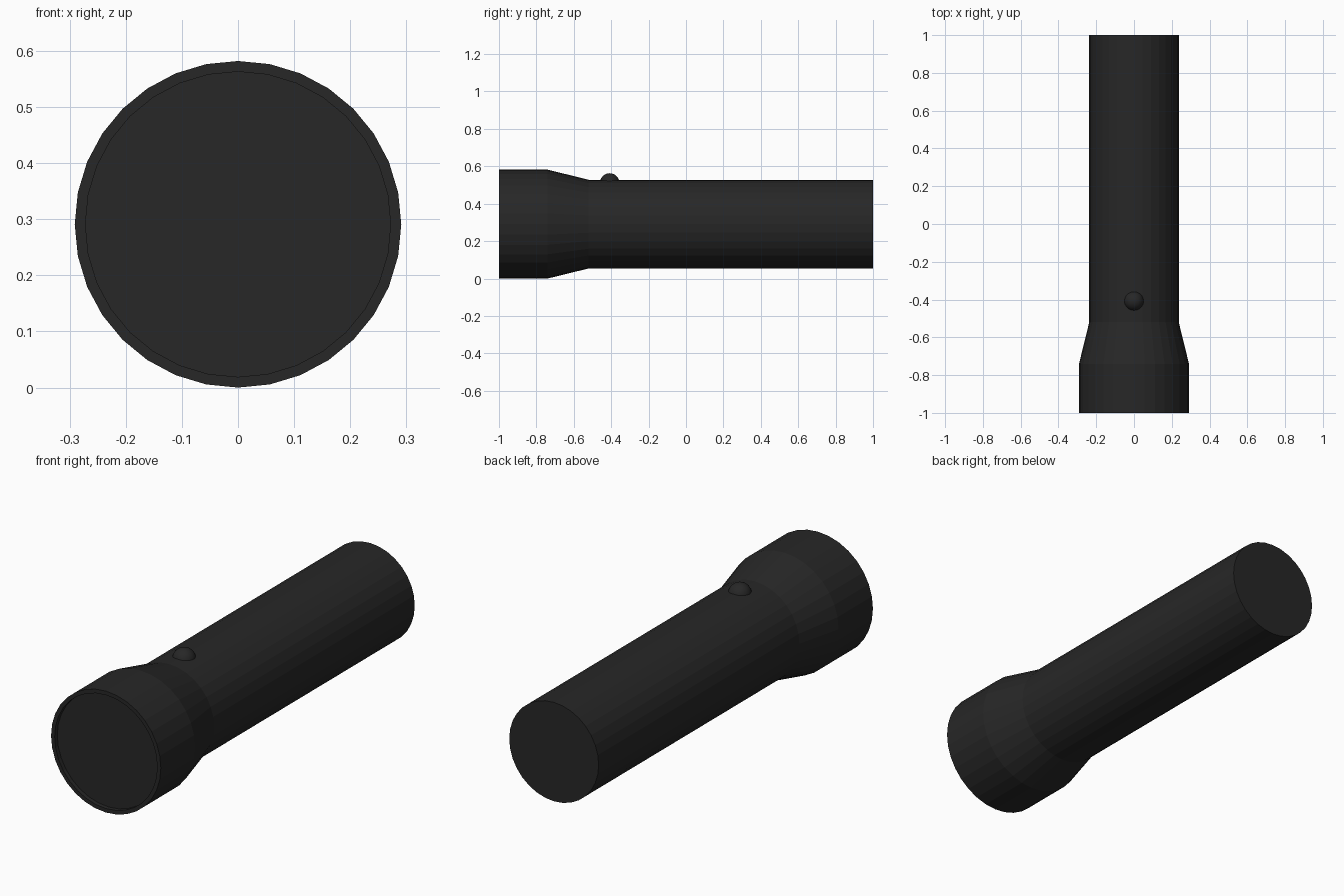
import bpy, bmesh, math

if "Cube" in bpy.data.objects:
    bpy.data.objects.remove(bpy.data.objects["Cube"])

SIDES = 32
CZ = 0.291  # height of the torch axis

mat = bpy.data.materials.new("black_plastic")
mat.diffuse_color = (0.02, 0.02, 0.02, 1)
mat.use_nodes = True
mat.node_tree.nodes["Principled BSDF"].inputs["Base Color"].default_value = mat.diffuse_color


def finish(name, bm):
    bmesh.ops.recalc_face_normals(bm, faces=bm.faces)
    me = bpy.data.meshes.new(name)
    bm.to_mesh(me)
    bm.free()
    ob = bpy.data.objects.new(name, me)
    me.materials.append(mat)
    bpy.context.collection.objects.link(ob)
    return ob


def lathe(name, profile, cap_start=True, cap_end=True):
    """Revolve (radius, y) points around the y axis at height CZ."""
    bm = bmesh.new()
    rings = []
    for r, y in profile:
        rings.append([bm.verts.new((r * math.sin(i * math.tau / SIDES), y,
                                    CZ + r * math.cos(i * math.tau / SIDES)))
                      for i in range(SIDES)])
    for a, b in zip(rings, rings[1:]):
        for i in range(SIDES):
            j = (i + 1) % SIDES
            bm.faces.new((a[i], a[j], b[j], b[i]))
    if cap_start:
        bm.faces.new(rings[0])
    if cap_end:
        bm.faces.new(rings[-1])
    return finish(name, bm)


# Casing: recessed lens face, rim, head, taper and handle in one shell
lathe("torch_body", [(0.272, -0.98), (0.272, -1.0), (0.291, -1.0),
                     (0.291, -0.74), (0.237, -0.52), (0.237, 1.0)])

# Switch: small round button set into the top of the handle
bm = bmesh.new()
bmesh.ops.create_uvsphere(bm, u_segments=32, v_segments=16, radius=0.052)
button = finish("switch_button", bm)
button.location = (0, -0.408, 0.511)
for p in button.data.polygons:
    p.use_smooth = True
